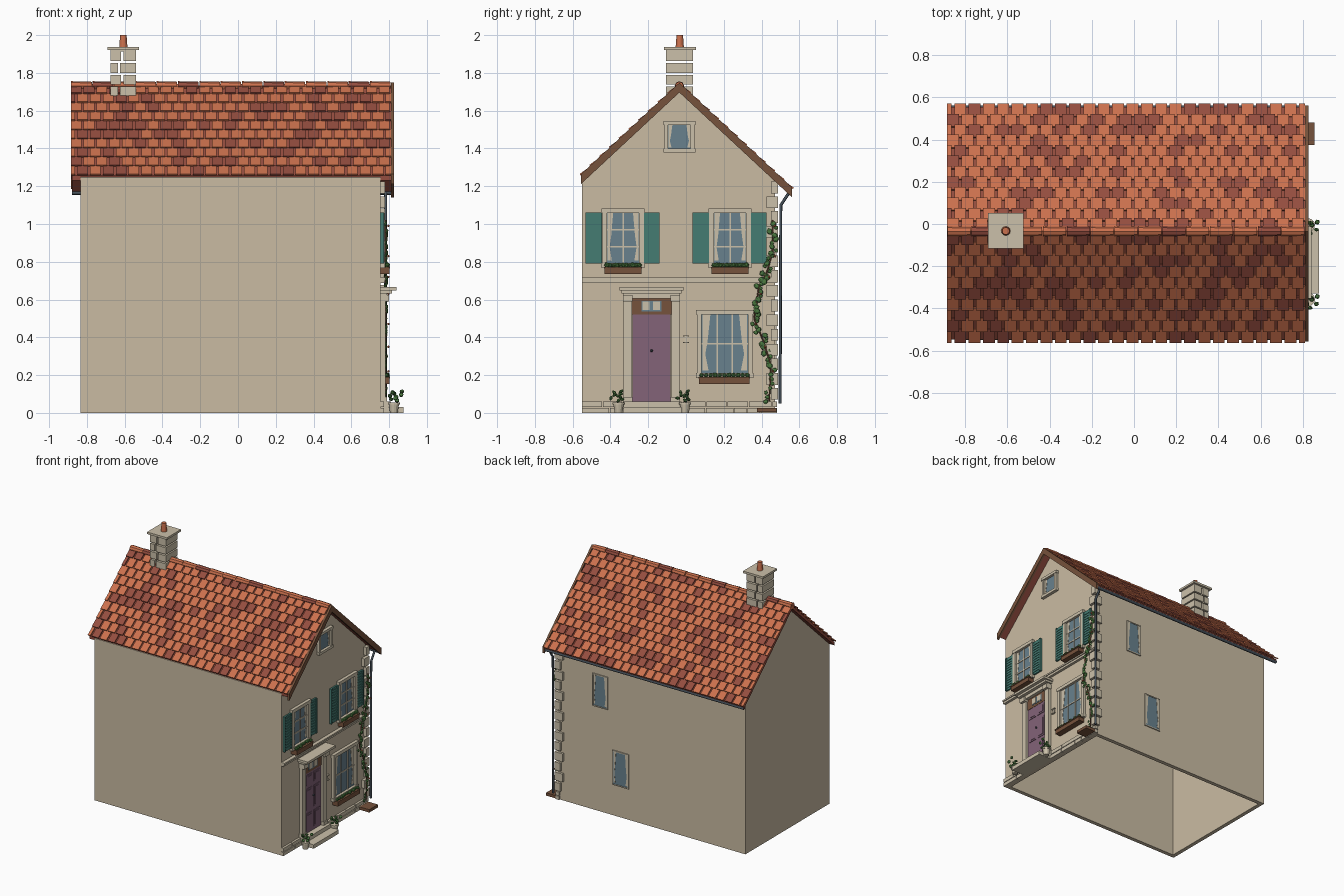
import bpy, bmesh, math, random
from mathutils import Matrix, Vector

random.seed(4)
if "Cube" in bpy.data.objects:
    bpy.data.objects.remove(bpy.data.objects["Cube"])

COLOURS = {
    "wall plaster": (0.59, 0.50, 0.365), "pale stone": (0.60, 0.53, 0.40),
    "orange tile": (0.60, 0.165, 0.075), "dark red tile": (0.30, 0.075, 0.05),
    "brown wood": (0.18, 0.085, 0.045), "teal paint": (0.06, 0.20, 0.17),
    "plum paint": (0.23, 0.125, 0.19), "window glass": (0.14, 0.22, 0.27),
    "leaf green": (0.07, 0.19, 0.05), "slate metal": (0.06, 0.08, 0.10)}
WALL, STONE, TILE, RED, WOOD, TEAL, PLUM, GLASS, LEAF, SLATE = range(10)
mats = []
for name, rgb in COLOURS.items():
    m = bpy.data.materials.new(name)
    m.use_nodes = True
    m.diffuse_color = (*rgb, 1)
    m.node_tree.nodes["Principled BSDF"].inputs["Base Color"].default_value = (*rgb, 1)
    mats.append(m)

FX, Y0, Y1 = 0.755, -0.55, 0.47      # facade plane and side walls
RIDGE, SLOPE = -0.035, 0.93


def finish(name, bm, loc=(0, 0, 0), turn=0):
    used = sorted({f.material_index for f in bm.faces})
    for f in bm.faces:
        f.material_index = used.index(f.material_index)
    bmesh.ops.recalc_face_normals(bm, faces=bm.faces)
    me = bpy.data.meshes.new(name)
    bm.to_mesh(me)
    bm.free()
    for i in used:
        me.materials.append(mats[i])
    ob = bpy.data.objects.new(name, me)
    ob.location, ob.rotation_euler.z = loc, turn
    bpy.context.collection.objects.link(ob)
    return ob


def paint(verts, col):
    for f in {f for v in verts for f in v.link_faces}:
        f.material_index = col


def box(bm, x0, x1, y0, y1, z0, z1, col, frame=Matrix()):
    mid = Vector((x0 + x1, y0 + y1, z0 + z1)) / 2
    mat = frame @ Matrix.Translation(mid) @ Matrix.Diagonal((x1 - x0, y1 - y0, z1 - z0, 1))
    paint(bmesh.ops.create_cube(bm, size=1, matrix=mat)["verts"], col)


def blob(bm, p, size, col):
    mat = Matrix.Translation(p) @ Matrix.Rotation(random.uniform(0, 3), 4, "X") @ Matrix.Diagonal((*size, 1))
    paint(bmesh.ops.create_icosphere(bm, subdivisions=1, radius=1, matrix=mat)["verts"], col)


def cone(bm, p, r0, r1, h, col, sides=12, frame=Matrix()):
    mat = Matrix.Translation(p) @ frame
    paint(bmesh.ops.create_cone(bm, cap_ends=True, segments=sides, radius1=r0,
                                radius2=r1, depth=h, matrix=mat)["verts"], col)


def prism(bm, outline, x0, x1, col):
    base = bm.faces.new([bm.verts.new((x0, y, z)) for y, z in outline])
    out = bmesh.ops.extrude_face_region(bm, geom=[base])["geom"]
    new = [v for v in out if isinstance(v, bmesh.types.BMVert)]
    bmesh.ops.translate(bm, verts=new, vec=(x1 - x0, 0, 0))
    paint(new + list(base.verts), col)


def roof_z(y, top):
    return top - SLOPE * abs(y - RIDGE)


def chevron(bm, x0, x1, top, thick, ya, yb, col):
    upper = [(y, roof_z(y, top)) for y in (ya, RIDGE, yb)]
    prism(bm, upper + [(y, z - thick) for y, z in reversed(upper)], x0, x1, col)


def tube(name, points, radius, col):
    cu = bpy.data.curves.new(name, "CURVE")
    cu.dimensions, cu.bevel_depth, cu.bevel_resolution, cu.use_fill_caps = "3D", radius, 2, True
    sp = cu.splines.new("POLY")
    sp.points.add(len(points) - 1)
    for p, co in zip(sp.points, points):
        p.co = (*co, 1)
    cu.materials.append(mats[col])
    bpy.context.collection.objects.link(bpy.data.objects.new(name, cu))


# House shell, open underneath
bm = bmesh.new()
prism(bm, [(Y0, 0), (Y1, 0), (Y1, roof_z(Y1, 1.71)), (RIDGE, 1.71), (Y0, roof_z(Y0, 1.725))], -0.835, FX, WALL)
bm.faces.ensure_lookup_table()
bmesh.ops.delete(bm, geom=[f for f in bm.faces if max(v.co.z for v in f.verts) < 0.01], context="FACES_ONLY")
shell = finish("house_walls", bm)
mod = shell.modifiers.new("thickness", "SOLIDIFY")
mod.thickness, mod.offset, mod.use_even_offset = 0.03, -1, True

# Roof deck and gable boards
bm = bmesh.new()
chevron(bm, -0.88, 0.81, 1.733, 0.025, -0.548, 0.555, RED)
finish("roof_deck", bm)
bm = bmesh.new()
chevron(bm, 0.81, 0.826, 1.748, 0.052, -0.556, 0.562, WOOD)
finish("gable_boards", bm)

# Overlapping tiles, staggered row by row
bm = bmesh.new()
pitch, stretch = 0.068, math.hypot(1, SLOPE)
for side, run in ((-1, 0.515), (1, 0.593)):
    rows = round(run * stretch / pitch)
    step = run * stretch / rows
    down = Vector((0, side, -SLOPE)).normalized()
    out = Vector((0, side * SLOPE, 1)).normalized()
    for r in range(rows):
        start = Vector((0, RIDGE, 1.733)) + down * (r * step)
        tilted = (down + out * 0.12).normalized()
        frame = Matrix((Vector((1, 0, 0)), tilted, tilted.cross(Vector((1, 0, 0))) * -side)).transposed().to_4x4()
        if frame.col[2].z < 0:
            frame.col[2] *= -1
        frame.translation = start
        x = -0.885 - (pitch / 2 if r % 2 else 0)
        while x < 0.80:
            a, b = max(x, -0.885), min(x + pitch - 0.012, 0.81)
            if b - a > 0.008:
                box(bm, a, b, -0.004, step + 0.004, -0.001, 0.008, RED if random.random() < 0.27 else TILE, frame)
            x += pitch
finish("roof_tiles", bm)

bm = bmesh.new()
count = 15
for i in range(count):
    w = 1.695 / count
    cone(bm, (-0.885 + (i + 0.5) * w, RIDGE, 1.731), 0.025, 0.022, w - 0.004,
         RED if i % 4 == 1 else TILE, 8, Matrix.Rotation(math.pi / 2, 4, "Y"))
finish("ridge_tiles", bm)

# Chimney of loose stone blocks with cap and pot
bm = bmesh.new()
for r in range(5):
    z = 1.616 + r * 0.0615
    split = -0.613 if r % 2 == 0 else -0.63
    box(bm, -0.675, split - 0.006, -0.107, 0.037, z, z + 0.051, STONE)
    box(bm, split + 0.006, -0.54, -0.107, 0.037, z, z + 0.051, STONE)
box(bm, -0.675, -0.54, -0.107, 0.037, 1.912, 1.922, STONE)
box(bm, -0.692, -0.523, -0.117, 0.053, 1.921, 1.937, STONE)
finish("chimney_stack", bm)
bm = bmesh.new()
cone(bm, (-0.607, -0.033, 1.967), 0.022, 0.017, 0.066, TILE)
finish("chimney_pot", bm)


# Windows: local x points out of the wall
def window(name, loc, w, h, cols, rows, rim, turn=0, depth=0.02):
    bm = bmesh.new()
    a, b = w / 2, h / 2
    box(bm, -0.002, 0.004, -a, a, -b, b, GLASS)
    for s in (-1, 1):
        e = a + rim
        box(bm, -0.002, depth, min(s * a, s * e), max(s * a, s * e), -b, b, STONE)
        z0, z1 = sorted((s * b, s * (b + rim)))
        lip = 0.004 if rim > 0.015 else 0
        box(bm, -0.002, depth + lip, -e - lip, e + lip, z0, z1, STONE)
        drape = [(0.97, 1), (0.62, 1), (0.74, 0.1), (0.84, -0.35), (0.70, -0.9), (0.97, -0.9)]
        prism(bm, [(s * u * a, v * b) for u, v in drape], 0.004, 0.006, STONE)
    for i in range(1, cols):
        y = -a + w * i / cols
        box(bm, 0, 0.010, y - 0.004, y + 0.004, -b, b, STONE)
    for i in range(1, rows):
        z = -b + h * i / rows
        box(bm, 0, 0.009, -a, a, z - 0.004, z + 0.004, STONE)
    finish(name, bm, loc, turn)


def planter(name, y0, y1, z0, z1):
    bm = bmesh.new()
    box(bm, FX, 0.802, y0, y1, z0, z1, WOOD)
    box(bm, FX, 0.806, y0 - 0.003, y1 + 0.003, z1 - 0.008, z1, WOOD)
    finish(name, bm)
    bm = bmesh.new()
    n = 11
    for i in range(n):
        y = y0 + 0.012 + (y1 - y0 - 0.024) * i / (n - 1)
        r = random.uniform(0.011, 0.016)
        blob(bm, (random.uniform(0.776, 0.792), y, z1 + 0.009), (r, r, r * 1.1), LEAF)
    finish(name + "_plants", bm)


def shutter(name, y0, y1):
    bm = bmesh.new()
    box(bm, FX, 0.767, y0, y1, 0.79, 1.06, TEAL)
    for i in range(12):
        z = 0.806 + i * 0.0205
        box(bm, 0.765, 0.771, y0 + 0.012, y1 - 0.012, z, z + 0.012, TEAL)
    for y in (y0, y1 - 0.012):
        box(bm, 0.765, 0.773, y, y + 0.012, 0.79, 1.06, TEAL)
    finish(name, bm)


for label, y in (("right", -0.333), ("left", 0.233)):
    window(f"upper_{label}_window", (FX, y, 0.925), 0.17, 0.265, 2, 3, 0.025)
    planter(f"upper_{label}_planter", y - 0.098, y + 0.098, 0.735, 0.773)
    shutter(f"upper_{label}_shutter_a", y - 0.198, y - 0.112)
    shutter(f"upper_{label}_shutter_b", y + 0.108, y + 0.194)
window("lower_window", (FX, 0.205, 0.365), 0.245, 0.31, 3, 2, 0.025)
planter("lower_planter", 0.07, 0.337, 0.152, 0.19)
window("gable_window", (FX, RIDGE, 1.462), 0.12, 0.125, 1, 1, 0.02)
window("back_upper_window", (0.40, Y1, 0.925), 0.115, 0.235, 1, 1, 0.008, math.pi / 2, 0.008)
window("back_lower_window", (0.225, Y1, 0.37), 0.125, 0.25, 1, 1, 0.008, math.pi / 2, 0.008)

# Door, transom and surround
bm = bmesh.new()
box(bm, FX, 0.763, -0.283, -0.082, 0.06, 0.52, PLUM)
for y in (-0.265, -0.172):
    for z0, z1 in ((0.085, 0.21), (0.24, 0.40), (0.43, 0.505)):
        box(bm, 0.762, 0.767, y, y + 0.073, z0, z1, PLUM)
        box(bm, 0.766, 0.770, y + 0.012, y + 0.061, z0 + 0.012, z1 - 0.012, PLUM)
finish("front_door", bm)
bm = bmesh.new()
blob(bm, (0.772, -0.182, 0.33), (0.008, 0.008, 0.008), SLATE)
finish("door_knob", bm)
bm = bmesh.new()
box(bm, FX, 0.765, -0.287, -0.078, 0.52, 0.61, WOOD)
box(bm, 0.764, 0.767, -0.235, -0.13, 0.538, 0.592, GLASS)
for y in (-0.23, -0.175):
    box(bm, 0.766, 0.769, y, y + 0.038, 0.545, 0.59, STONE)
finish("transom_light", bm)
bm = bmesh.new()
for y in (-0.33, -0.078):
    box(bm, FX, 0.780, y, y + 0.043, 0.05, 0.61, STONE)
    box(bm, FX, 0.788, y - 0.004, y + 0.047, 0.05, 0.085, STONE)
    box(bm, FX, 0.80, y - 0.004, y + 0.047, 0.59, 0.625, STONE)
for grow, x, z0, z1 in ((0, 0.79, 0.605, 0.635), (0.01, 0.815, 0.632, 0.65), (0.02, 0.84, 0.648, 0.666)):
    box(bm, FX, x, -0.332 - grow, -0.033 + grow, z0, z1, STONE)
finish("door_surround", bm)
bm = bmesh.new()
box(bm, FX, 0.875, -0.33, -0.025, 0, 0.03, STONE)
box(bm, FX, 0.81, -0.33, -0.025, 0.03, 0.06, STONE)
finish("door_steps", bm)
bm = bmesh.new()
box(bm, FX, 0.762, -0.008, 0.008, 0.37, 0.41, STONE)
for z in (0.37, 0.405):
    box(bm, FX, 0.768, -0.016, 0.016, z, z + 0.006, STONE)
finish("bell_pull", bm)

# Stone band, plinth and corner blocks
bm = bmesh.new()
box(bm, FX, 0.775, Y0, 0.485, 0.688, 0.705, STONE)
box(bm, FX, 0.782, Y0, 0.487, 0.704, 0.716, STONE)
finish("string_course", bm)
bm = bmesh.new()
for row in range(2):
    y = Y0
    while y < 0.46:
        end = min(y + random.uniform(0.07, 0.15), 0.487)
        if end < -0.33 or y > -0.04 or row == 0:
            box(bm, FX - 0.01, 0.772, y, end - 0.005, row * 0.032, row * 0.032 + 0.027, STONE)
        y = end
finish("plinth_stones", bm)
bm = bmesh.new()
for i in range(15):
    z = 0.07 + i * 0.078
    long = i % 2
    box(bm, 0.71 if long else 0.73, 0.779, 0.425 if long else 0.45, 0.487, z, z + 0.062, STONE)
finish("corner_quoins", bm)

# Gutter, downpipe and drain cover
tube("gutter", [(-0.88, 0.55, 1.165), (0.81, 0.55, 1.165)], 0.011, SLATE)
tube("downpipe", [(0.782, 0.55, 1.17), (0.782, 0.535, 1.15), (0.782, 0.502, 1.10), (0.782, 0.498, 0.05)], 0.008, SLATE)
bm = bmesh.new()
box(bm, FX, 0.855, 0.375, 0.48, 0.004, 0.026, WOOD)
finish("drain_cover", bm)

# Climbing vine with blossoms
path = [(0.44, 0.06), (0.45, 0.25), (0.41, 0.38), (0.36, 0.50), (0.385, 0.66), (0.43, 0.75), (0.46, 0.86), (0.46, 1.02)]
tube("vine_stem", [(0.782, y, z) for y, z in path], 0.004, WOOD)
bm = bmesh.new()
for (ya, za), (yb, zb) in zip(path, path[1:]):
    for i in range(8):
        t = i / 8
        r = random.uniform(0.009, 0.017)
        p = (random.uniform(0.776, 0.79), ya + (yb - ya) * t + random.uniform(-0.022, 0.022), za + (zb - za) * t)
        blob(bm, p, (r * 0.5, r, r * 1.15), LEAF)
    blob(bm, (0.796, yb + 0.01, zb - 0.03), (0.007, 0.007, 0.007), TILE)
finish("vine_leaves", bm)

# Potted plants beside the door
for label, y in (("right", -0.357), ("left", -0.005)):
    bm = bmesh.new()
    cone(bm, (0.825, y, 0.025), 0.020, 0.028, 0.05, STONE)
    cone(bm, (0.825, y, 0.049), 0.032, 0.032, 0.010, STONE)
    finish(f"{label}_pot", bm)
    bm = bmesh.new()
    for i in range(9):
        a = i * 2.4
        reach = 0.012 + 0.028 * (i % 3) / 2
        p = (0.83 + reach * math.cos(a), y + reach * math.sin(a), 0.066 + 0.006 * i)
        blob(bm, p, (0.013, 0.014, 0.009), LEAF)
    finish(f"{label}_pot_plant", bm)
